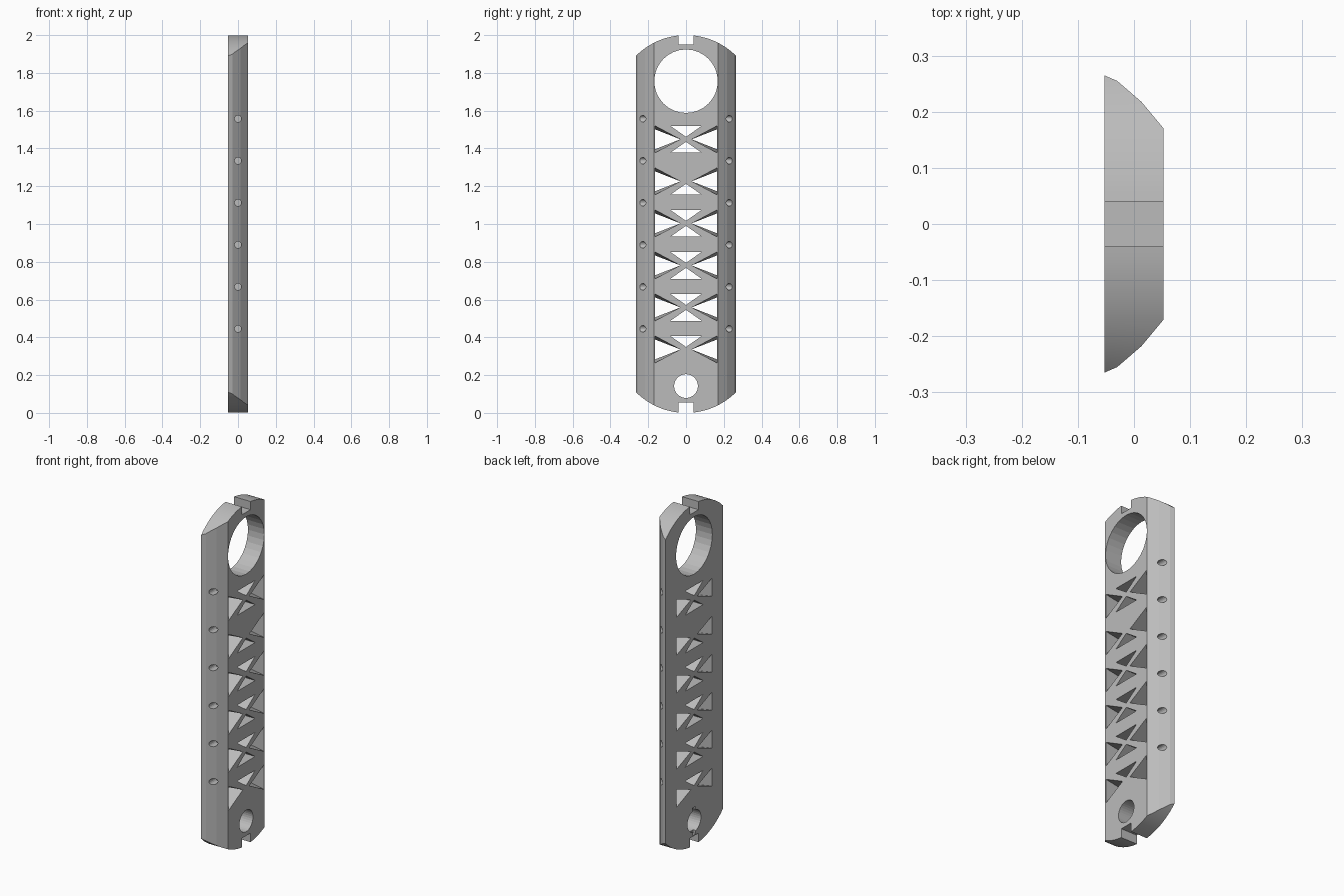
import bpy, bmesh, math
from mathutils import Vector

HALF = 0.053          # half thickness along x
END_R = 0.374         # radius of the rounded ends
PITCH = 0.2225        # spacing of truss cells and screw holes

if "Cube" in bpy.data.objects:
    bpy.data.objects.remove(bpy.data.objects["Cube"], do_unlink=True)

grey = bpy.data.materials.new("light_grey")
grey.use_nodes = True
grey.diffuse_color = (0.5, 0.5, 0.5, 1)
grey.node_tree.nodes["Principled BSDF"].inputs["Base Color"].default_value = (0.5, 0.5, 0.5, 1)


def loft(bm, start, end):
    """Closed prism between two matching rings of points."""
    a = [bm.verts.new(p) for p in start]
    b = [bm.verts.new(p) for p in end]
    bm.faces.new(a)
    bm.faces.new(b)
    for i in range(len(a)):
        j = (i + 1) % len(a)
        bm.faces.new((a[i], a[j], b[j], b[i]))


def across(bm, near, far=None, x0=-0.1, x1=0.1):
    """Prism along x from (y, z) outlines; far is the outline at x1."""
    loft(bm, [(x0, *p) for p in near], [(x1, *p) for p in (far or near)])


def circle(cy, cz, r, n):
    return [(cy + r * math.cos(math.tau * i / n), cz + r * math.sin(math.tau * i / n))
            for i in range(n)]


def box(y, z0, z1):
    return [(-y, z0), (y, z0), (y, z1), (-y, z1)]


def finish(bm, name):
    bmesh.ops.recalc_face_normals(bm, faces=bm.faces)
    mesh = bpy.data.meshes.new(name)
    bm.to_mesh(mesh)
    bm.free()
    mesh.materials.append(grey)
    obj = bpy.data.objects.new(name, mesh)
    bpy.context.collection.objects.link(obj)
    return obj


def boolean(target, bm, operation):
    cutter = finish(bm, "cutter")
    mod = target.modifiers.new("cut", "BOOLEAN")
    mod.object, mod.operation, mod.solver = cutter, operation, "EXACT"
    bpy.context.view_layer.objects.active = target
    bpy.ops.object.modifier_apply(modifier=mod.name)
    bpy.data.objects.remove(cutter, do_unlink=True)


# Bar with bevelled long sides
side = [(-HALF, 0.265), (-0.03, 0.255), (0.013, 0.218), (HALF, 0.17)]
section = side + [(x, -y) for x, y in reversed(side)]
bm = bmesh.new()
loft(bm, [(x, y, 0) for x, y in section], [(x, y, 2) for x, y in section])
arm = finish(bm, "truss_arm")

# Rounded ends
arc = [math.radians(-48 + 96 * i / 32) for i in range(33)]
top = [(END_R * math.sin(a), 2 - END_R + END_R * math.cos(a)) for a in arc]
bm = bmesh.new()
across(bm, top + [(y, 2 - z) for y, z in reversed(top)])
boolean(arm, bm, "INTERSECT")

# Bearing holes and end notches
bm = bmesh.new()
across(bm, circle(0, 1.756, 0.168, 32))
across(bm, circle(0, 0.142, 0.063, 32))
across(bm, box(0.04, 1.95, 2.1))
across(bm, box(0.04, -0.1, 0.055))

# Truss windows: tapered side triangles and straight middle triangles
for k in range(6):
    z = 0.336 + PITCH * k
    for s in (-1, 1):
        tri = [[(s * 0.165, z + h), (s * 0.03, z), (s * 0.165, z - h)] for h in (0.053, 0.072)]
        across(bm, tri[0], tri[1], -HALF - 0.001, HALF + 0.001)
        if (k, s) not in ((0, -1), (4, 1)):
            across(bm, [(-0.083, z + s * 0.071), (0.083, z + s * 0.071), (0, z + s * 0.013)])

# Blind screw holes on both long sides
for k in range(6):
    ring = circle(0, 0.445 + PITCH * k, 0.018, 16)
    for s in (-1, 1):
        loft(bm, [(x, s * 0.18, z) for x, z in ring], [(x, s * 0.3, z) for x, z in ring])
boolean(arm, bm, "DIFFERENCE")

# Shallow key slot around the small hole
bm = bmesh.new()
across(bm, box(0.014, 0.062, 0.222), None, -0.1, -0.035)
boolean(arm, bm, "DIFFERENCE")

# Smooth end arcs, flat elsewhere
bpy.ops.object.select_all(action="DESELECT")
arm.select_set(True)
bpy.context.view_layer.objects.active = arm
bpy.ops.object.shade_smooth_by_angle(angle=math.radians(8))
